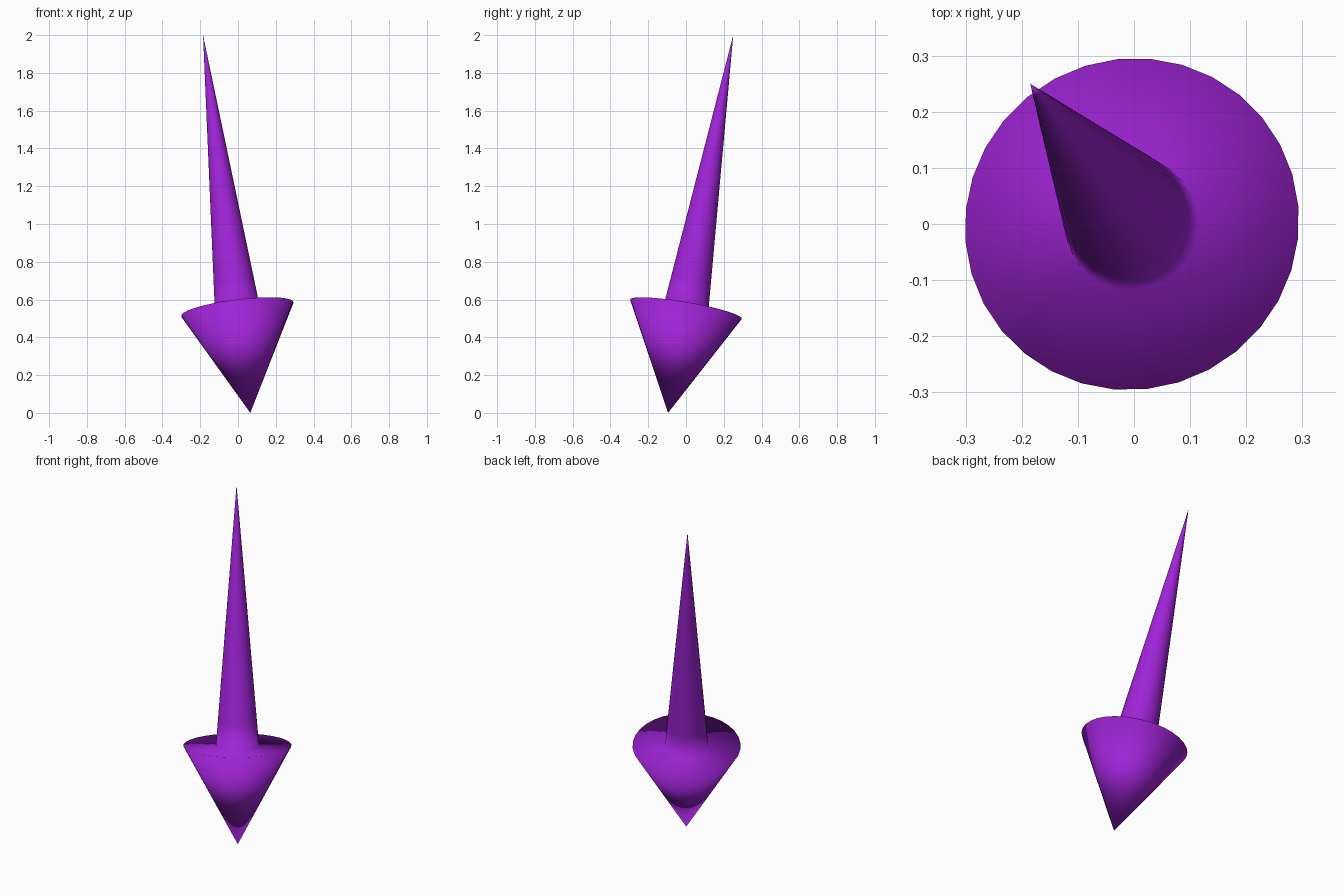
import bpy, bmesh, math
from mathutils import Vector

if "Cube" in bpy.data.objects:
    bpy.data.objects.remove(bpy.data.objects["Cube"])

SIDES = 32
bottom_tip = Vector((0.065, -0.095, 0.0))
top_tip = Vector((-0.185, 0.25, 2.0))
axis = top_tip - bottom_tip
length = axis.length
turn = Vector((0, 0, 1)).rotation_difference(axis)

RIM = 0.562       # distance along the axis of the flat collar
HEAD_R, SHAFT_R = 0.30, 0.12


def shaft_radius(h):
    return SHAFT_R * (length - h) / (length - RIM)


# Profile (radius, distance along axis): head rim, collar, tapering shaft
profile = [(HEAD_R, RIM), (SHAFT_R, RIM)]
profile += [(shaft_radius(h), h) for h in (RIM + 0.14, length - 0.12)]

purple = bpy.data.materials.new("purple")
purple.diffuse_color = (0.352, 0.017, 0.68, 1)
purple.use_nodes = True
purple.node_tree.nodes["Principled BSDF"].inputs["Base Color"].default_value = purple.diffuse_color

bm = bmesh.new()


def place(r, a, h):
    return bm.verts.new(bottom_tip + turn @ Vector((r * math.cos(a), r * math.sin(a), h)))


# Rings around the tilted axis, closed by a point at either end
angles = [2 * math.pi * (i + 0.5) / SIDES for i in range(SIDES)]
rings = [[place(r, a, h) for a in angles] for r, h in profile]
low, high = place(0, 0, 0), place(0, 0, length)
for i in range(SIDES):
    j = (i + 1) % SIDES
    bm.faces.new((low, rings[0][j], rings[0][i]))
    for a, b in zip(rings, rings[1:]):
        bm.faces.new((a[i], a[j], b[j], b[i]))
    bm.faces.new((rings[-1][i], rings[-1][j], high))
bmesh.ops.recalc_face_normals(bm, faces=bm.faces)
for f in bm.faces:
    f.smooth = True   # soft shading also rolls over the rim

mesh = bpy.data.meshes.new("spike_with_cone_head")
bm.to_mesh(mesh)
bm.free()
mesh.materials.append(purple)
obj = bpy.data.objects.new("spike_with_cone_head", mesh)
bpy.context.collection.objects.link(obj)
